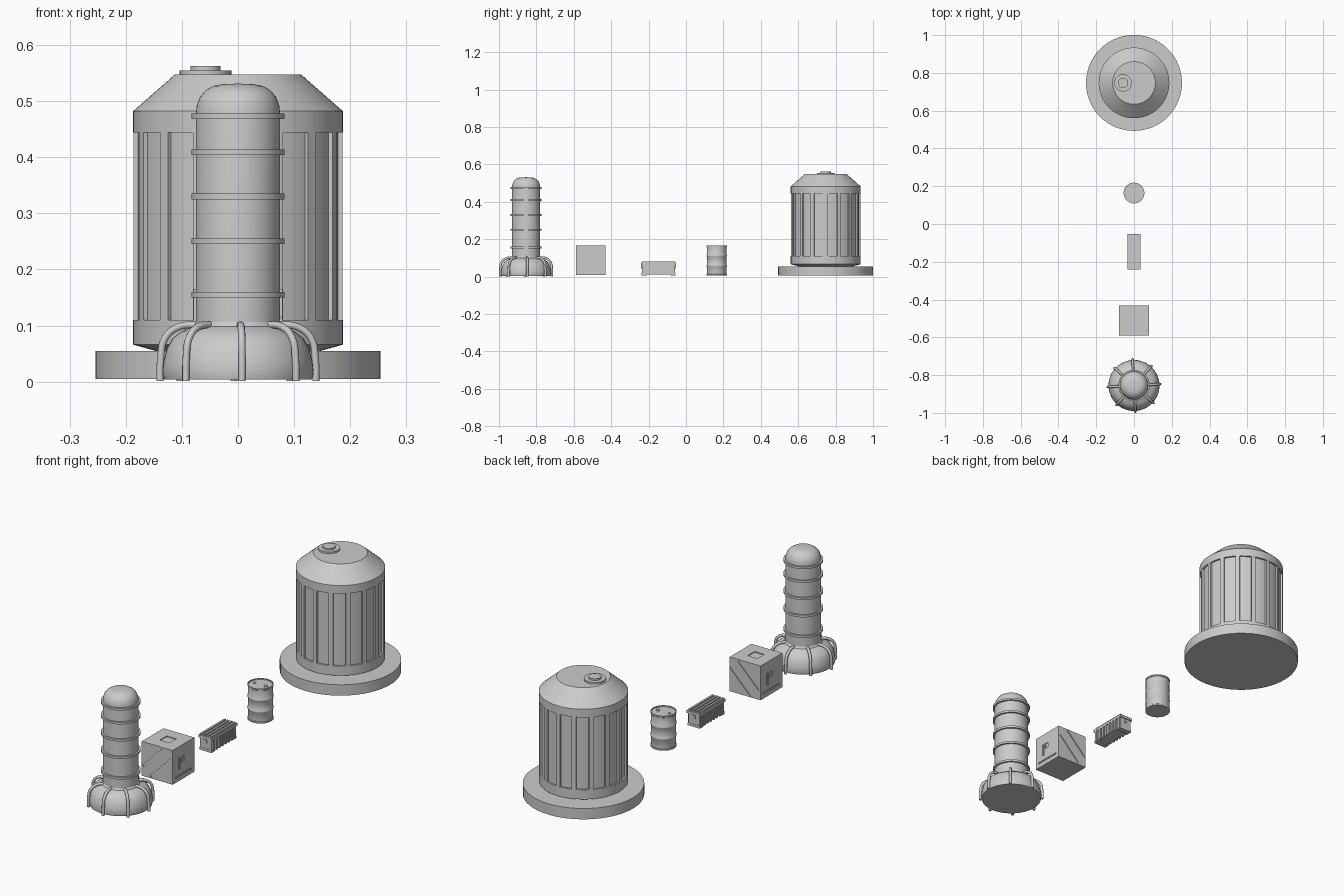
import bpy, bmesh
from math import sin, cos, pi, radians
from mathutils import Matrix, Vector

if "Cube" in bpy.data.objects:
    bpy.data.objects.remove(bpy.data.objects["Cube"])


def finish(name, bm, smooth=True):
    bmesh.ops.recalc_face_normals(bm, faces=bm.faces)
    me = bpy.data.meshes.new(name)
    bm.to_mesh(me)
    bm.free()
    ob = bpy.data.objects.new(name, me)
    bpy.context.collection.objects.link(ob)
    if smooth:
        bpy.ops.object.select_all(action='DESELECT')
        bpy.context.view_layer.objects.active = ob
        ob.select_set(True)
        bpy.ops.object.shade_smooth_by_angle(angle=radians(35))
    return ob


def lathe(name, profile, x, y, n=48):
    """Closed solid of revolution from (radius, z) points, bottom to top."""
    bm = bmesh.new()
    rings = [[bm.verts.new((x + r * cos(2 * pi * i / n), y + r * sin(2 * pi * i / n), z))
              for i in range(n)] for r, z in profile]
    for a, b in zip(rings, rings[1:]):
        for i in range(n):
            j = (i + 1) % n
            bm.faces.new((a[i], a[j], b[j], b[i]))
    bm.faces.new(rings[0])
    bm.faces.new(rings[-1])
    return finish(name, bm)


def boxes(name, items):
    """One mesh of boxes, each (centre, size, optional turn about y)."""
    bm = bmesh.new()
    for c, s, *turn in items:
        m = Matrix.Translation(c) @ Matrix.Rotation(turn[0] if turn else 0, 4, 'Y')
        bmesh.ops.create_cube(bm, size=1, matrix=m @ Matrix.Diagonal((*s, 1)))
    return finish(name, bm, False)


# Ringed tower: flared base, column and rounded cap
TY = -0.855
lathe("tower_base", [(0.132, 0.004), (0.135, 0.015), (0.133, 0.035), (0.127, 0.058),
                     (0.117, 0.077), (0.1, 0.09), (0.08, 0.098), (0.075, 0.106)], 0, TY)
lathe("tower_column", [(0.075, 0.09), (0.075, 0.478), (0.0735, 0.492), (0.068, 0.507),
                       (0.058, 0.519), (0.045, 0.527), (0.028, 0.53), (0.005, 0.531)], 0, TY)
for k, z in enumerate((0.155, 0.25, 0.33, 0.409, 0.473)):
    lathe(f"tower_ring_{k}", [(0.074, z - 0.005), (0.083, z - 0.005),
                              (0.083, z + 0.005), (0.074, z + 0.005)], 0, TY)

# Eight curved pipe legs around the base
for k in range(8):
    a = radians(3 + 45 * k)
    cu = bpy.data.curves.new("tower_leg", 'CURVE')
    cu.dimensions = '3D'
    cu.bevel_depth = 0.0065
    cu.bevel_resolution = 3
    cu.resolution_u = 5
    cu.use_fill_caps = True
    sp = cu.splines.new('BEZIER')
    pts = [(0.07, 0.101), (0.105, 0.098), (0.13, 0.078), (0.138, 0.04), (0.139, 0.001)]
    sp.bezier_points.add(len(pts) - 1)
    for p, (r, z) in zip(sp.bezier_points, pts):
        p.co = (r * cos(a), TY + r * sin(a), z)
        p.handle_left_type = p.handle_right_type = 'AUTO'
    bpy.context.collection.objects.link(bpy.data.objects.new(f"tower_leg_{k}", cu))

# Cube crate with shallow cut panel lines
CY, H = -0.51, 0.079
crate = boxes("crate", [((0, CY, 0.086), (2 * H, 2 * H, 0.158))])
cuts = [((0, CY, 0.165), (0.05, 0.05, 0.008))]
for s in (-1, 1):
    for d in (-0.02, 0.02):
        cuts.append(((d, CY + s * H, 0.086 - d), (0.012, 0.008, 0.15), radians(45)))
    cuts += [((s * H, CY - s * 0.027, 0.085), (0.008, 0.01, 0.055)),
             ((s * H, CY - s * 0.005, 0.1), (0.008, 0.02, 0.025)),
             ((s * H, CY, 0.03), (0.008, 0.12, 0.008))]
cutter = boxes("crate_cutter", cuts)
cutter.hide_render = True
cutter.hide_viewport = True
mod = crate.modifiers.new("panel_cuts", 'BOOLEAN')
mod.object = cutter
mod.operation = 'DIFFERENCE'
mod.solver = 'EXACT'

# Small ribbed container
BY = -0.147
boxes("container_body", [((0, BY, 0.0385), (0.058, 0.178, 0.053))])
boxes("container_lid", [((0, BY, 0.069), (0.068, 0.187, 0.012))])
boxes("container_lid_ribs", [((x, BY, 0.077), (0.009, 0.175, 0.008))
                             for x in (-0.025, -0.008, 0.008, 0.025)])
boxes("container_side_ribs", [((s * 0.03, BY - 0.077 + k * 0.022, 0.037), (0.009, 0.011, 0.054))
                              for s in (-1, 1) for k in range(8)])
boxes("container_feet", [((0, BY + s * 0.078, 0.012), (0.062, 0.025, 0.012)) for s in (-1, 1)])
boxes("container_latches", [((0, BY + s * 0.09, 0.052), (0.016, 0.006, 0.016)) for s in (-1, 1)])

# Drum with two rolled hoops and a sunken lid
DY = 0.164
drum = [(0.055, 0.006), (0.055, 0.012), (0.053, 0.014)]
for z in (0.058, 0.111):
    drum += [(0.053, z - 0.005), (0.055, z - 0.002), (0.055, z + 0.002), (0.053, z + 0.005)]
drum += [(0.053, 0.157), (0.055, 0.159), (0.055, 0.165), (0.051, 0.165), (0.051, 0.16)]
lathe("drum", drum, 0, DY, 32)
lathe("drum_bung_large", [(0.009, 0.158), (0.009, 0.164)], 0.028, DY, 16)
lathe("drum_bung_small", [(0.006, 0.158), (0.006, 0.163)], -0.03, DY, 16)

# Large tank on a round plinth
KY = 0.747
lathe("tank_plinth", [(0.254, 0.005), (0.254, 0.055)], 0, KY, 64)
lathe("tank_bottom_band", [(0.14, 0.053), (0.187, 0.066), (0.187, 0.11), (0.17, 0.11)], 0, KY, 64)
lathe("tank_body", [(0.179, 0.1), (0.179, 0.45)], 0, KY, 64)
lathe("tank_roof", [(0.17, 0.444), (0.187, 0.444), (0.187, 0.482), (0.113, 0.547)], 0, KY, 64)
lathe("tank_hatch_ring", [(0.046, 0.54), (0.046, 0.555)], -0.058, KY, 32)
lathe("tank_hatch_cap", [(0.027, 0.55), (0.027, 0.563)], -0.058, KY, 32)

# Sixteen upright ribs around the tank
bm = bmesh.new()
for k in range(16):
    m = (Matrix.Translation((0, KY, 0)) @ Matrix.Rotation(k * pi / 8, 4, 'Z')
         @ Matrix.Translation((0.18, 0, 0.277)) @ Matrix.Diagonal((0.013, 0.019, 0.338, 1)))
    bmesh.ops.create_cube(bm, size=1, matrix=m)
finish("tank_ribs", bm, False)
